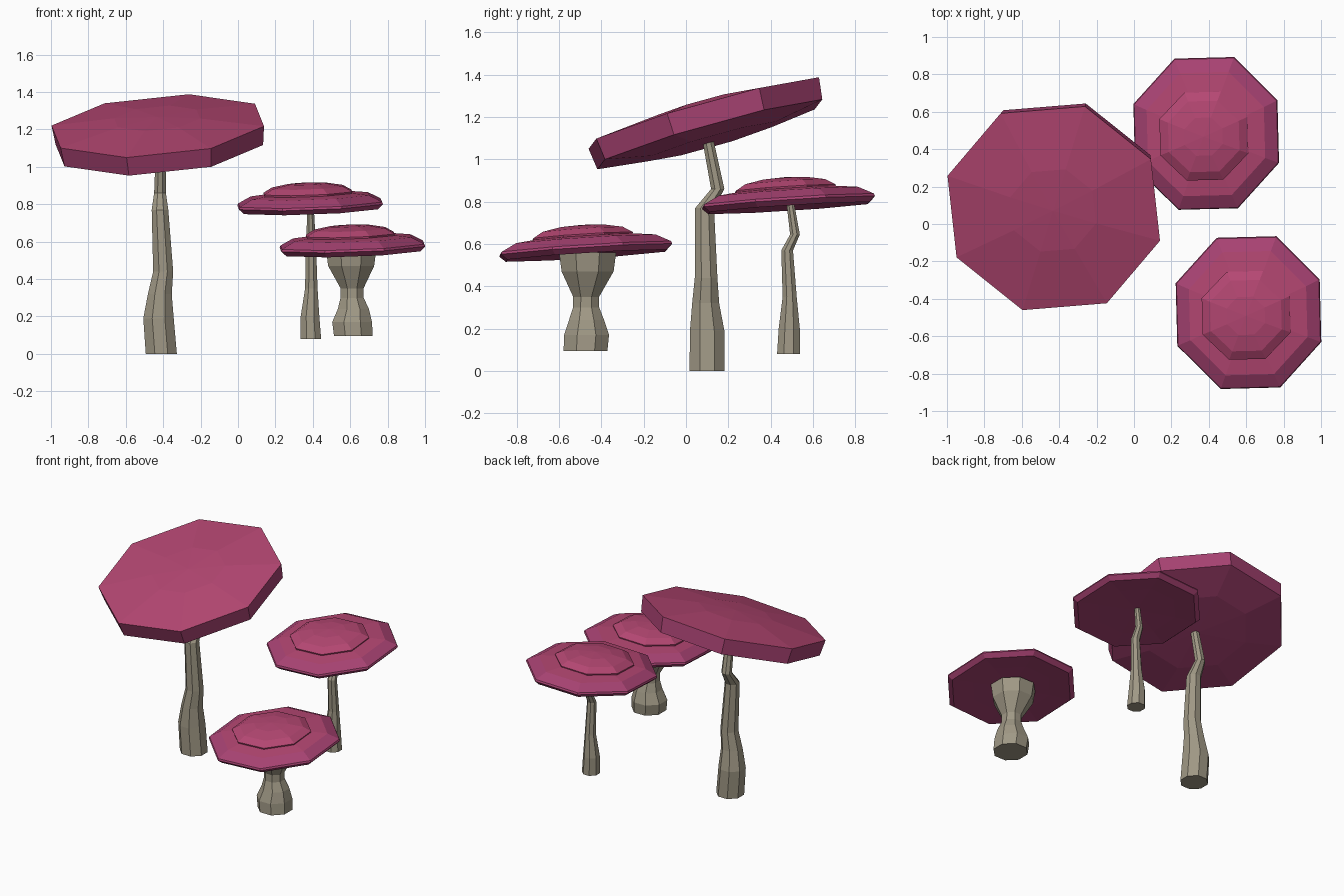
import bpy, bmesh, math
from mathutils import Vector, Matrix

if "Cube" in bpy.data.objects:
    bpy.data.objects.remove(bpy.data.objects["Cube"])

SIDES = 8

def material(name, rgb):
    m = bpy.data.materials.new(name)
    m.diffuse_color = (*rgb, 1)
    m.use_nodes = True
    m.node_tree.nodes["Principled BSDF"].inputs["Base Color"].default_value = m.diffuse_color
    return m

CAP = material("cap_pink", (0.46, 0.063, 0.17))
RIM = material("rim_plum", (0.39, 0.055, 0.17))
STEM = material("stem_grey", (0.35, 0.315, 0.235))

def loft(name, rings, mats, matrix=Matrix(), turn=22.5, mat_rule=None):
    """Skin octagonal rings (x, y, z, rx, ry); a zero radius closes to a point."""
    bm = bmesh.new()
    loops = []
    for x, y, z, rx, ry in rings:
        if rx == 0:
            loops.append([bm.verts.new((x, y, z))])
            continue
        angles = [math.radians(turn + 360 * i / SIDES) for i in range(SIDES)]
        loops.append([bm.verts.new((x + rx * math.cos(a), y + ry * math.sin(a), z))
                      for a in angles])
    for k, (a, b) in enumerate(zip(loops, loops[1:])):
        for i in range(SIDES):
            j = (i + 1) % SIDES
            if len(a) == 1:
                f = bm.faces.new((a[0], b[j], b[i]))
            elif len(b) == 1:
                f = bm.faces.new((a[i], a[j], b[0]))
            else:
                f = bm.faces.new((a[i], a[j], b[j], b[i]))
            f.material_index = mat_rule(k) if mat_rule else 0
    # close open ends
    if len(loops[0]) > 1:
        bm.faces.new(loops[0][::-1])
    if len(loops[-1]) > 1:
        bm.faces.new(loops[-1])
    bmesh.ops.recalc_face_normals(bm, faces=bm.faces)
    me = bpy.data.meshes.new(name)
    bm.to_mesh(me)
    bm.free()
    for m in mats:
        me.materials.append(m)
    ob = bpy.data.objects.new(name, me)
    ob.matrix_world = matrix
    bpy.context.collection.objects.link(ob)
    return ob

def tilted(center, slope_x, slope_y):
    n = Vector((-slope_x, -slope_y, 1)).normalized()
    rot = Vector((0, 0, 1)).rotation_difference(n).to_matrix().to_4x4()
    return Matrix.Translation(center) @ rot

def stem(name, rings):
    loft(name, [(x, y, z, r, r) for z, x, y, r in rings], [STEM])

# Large tilted cap: shallow cone below, straight rim, low dome above
big = [(0, -0.145), (0.33, -0.14), (0.58, -0.105), (0.594, 0), (0.24, 0.042), (0, 0.05)]
loft("large_cap", [(0, 0, z, r, r) for r, z in big], [CAP, RIM],
     tilted((-0.429, 0.084, 1.219), 0.084, 0.285), 28,
     lambda k: 1 if k < 3 else 0)

# Two small saucer caps with a raised dome
saucer = [(0, -0.012), (0.26, -0.02), (0.40, -0.03), (0.43, -0.004),
          (0.425, 0.008), (0.35, 0.045), (0.24, 0.058), (0, 0.06)]
dome = [(0, 0.03), (0.25, 0.045), (0.255, 0.065), (0.205, 0.093), (0.11, 0.111), (0, 0.117)]
for name, c in (("tall_small", (0.386, 0.484, 0.80)), ("short", (0.612, -0.474, 0.575))):
    m = tilted(c, 0.035, 0.064)
    loft(name + "_cap", [(0, 0, z, r * 0.97, r * 1.02) for r, z in saucer], [CAP, RIM],
         m, 24, lambda k: 1 if k < 5 else 0)
    loft(name + "_cap_dome", [(-0.01, -0.01, z, r, r) for r, z in dome], [CAP], m, 24)

# Stems: height, centre x, centre y, radius
stem("large_stem", [
    (0, -0.41, 0.10, 0.09), (0.19, -0.425, 0.10, 0.088), (0.32, -0.418, 0.093, 0.069),
    (0.44, -0.40, 0.095, 0.058), (0.77, -0.417, 0.088, 0.048),
    (0.86, -0.417, 0.15, 0.034), (1.11, -0.413, 0.10, 0.028)])
stem("tall_small_stem", [
    (0.08, 0.39, 0.485, 0.059), (0.20, 0.385, 0.488, 0.054), (0.35, 0.392, 0.49, 0.036),
    (0.57, 0.39, 0.478, 0.03), (0.645, 0.39, 0.515, 0.025), (0.80, 0.387, 0.492, 0.019)])
stem("short_stem", [
    (0.095, 0.617, -0.475, 0.112), (0.17, 0.61, -0.47, 0.115), (0.24, 0.617, -0.47, 0.09),
    (0.30, 0.61, -0.472, 0.067), (0.35, 0.61, -0.472, 0.066),
    (0.47, 0.605, -0.465, 0.133), (0.56, 0.605, -0.465, 0.146)])
